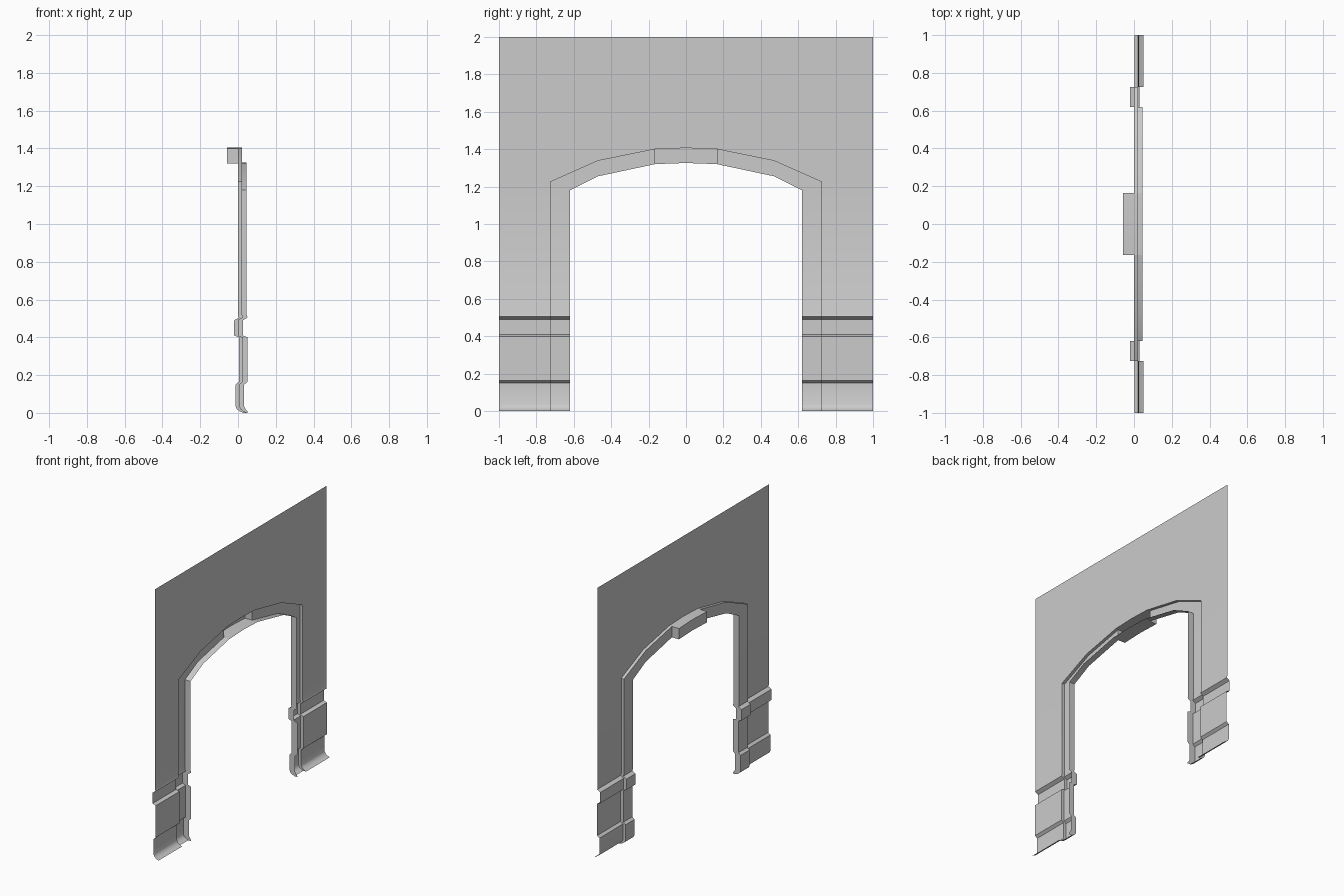
import bpy
import bmesh
import math

if "Cube" in bpy.data.objects:
    bpy.data.objects.remove(bpy.data.objects["Cube"])

WALL_X, FACE_X, KEY_X, JAMB_X = 0.022, 0.0, -0.058, 0.046

# moulding profile of the legs: (height, sideways shift)
PROFILE = [(0.0, 0.028), (0.008, 0.010), (0.02, -0.006), (0.035, -0.013),
           (0.15, -0.013), (0.165, 0.005), (0.40, 0.005), (0.41, -0.02),
           (0.49, -0.02), (0.505, 0.005), (0.52, 0.0)]

# arch stations: outer (y, z), inner (y, z)
ARCH = [((0.725, 1.225), (0.62, 1.18)),
        ((0.47, 1.338), (0.47, 1.255)),
        ((0.165, 1.40), (0.165, 1.32)),
        ((0.0, 1.406), (0.0, 1.326))]


def make_object(name, quads):
    bm = bmesh.new()
    for q in quads:
        bm.faces.new([bm.verts.new(p) for p in q])
    thin = [f for f in bm.faces if f.calc_area() < 1e-7]
    bmesh.ops.delete(bm, geom=thin, context='FACES')
    bmesh.ops.remove_doubles(bm, verts=bm.verts, dist=1e-5)
    mesh = bpy.data.meshes.new(name)
    bm.to_mesh(mesh)
    bm.free()
    obj = bpy.data.objects.new(name, mesh)
    bpy.context.collection.objects.link(obj)
    bpy.ops.object.select_all(action='DESELECT')
    obj.select_set(True)
    bpy.context.view_layer.objects.active = obj
    bpy.ops.object.shade_smooth_by_angle(angle=math.radians(35))
    return obj


def loft(rows):
    return [(a[k], b[k], b[k + 1], a[k + 1])
            for a, b in zip(rows, rows[1:]) for k in range(len(a) - 1)]


# wall sheet: moulded legs plus the panel above the arch
outer = [o for o, _ in ARCH]
leg = PROFILE + [(outer[0][1], 0.0)]
half = loft([[(WALL_X + d, 1.0, z), (WALL_X + d, outer[0][0], z)]
             for z, d in leg])
edge = [(1.0, outer[0][1])] + outer
half += loft([[(WALL_X, y, 2.0), (WALL_X, y, z)][::-1] for y, z in edge])
half = [q if i < len(leg) - 1 else q[::-1] for i, q in enumerate(half)]
half = [q[::-1] if i >= len(leg) - 1 else q for i, q in enumerate(half)]
mirrored = [[(x, -y, z) for x, y, z in q][::-1] for q in half]
make_object("wall_panel", half + mirrored)


# recessed door frame with a deeper keystone pocket at the crown
def station(o, i, d=0.0, face=FACE_X):
    fx = face + d
    return [(WALL_X + d, *o), (fx, *o), (fx, *i),
            (min(JAMB_X + d, 0.051), *i)]


rows = [station((outer[0][0], z), (ARCH[0][1][0], z), d) for z, d in PROFILE]
rows += [station(o, i) for o, i in ARCH[:3]]
rows += [station(o, i, face=KEY_X) for o, i in ARCH[2:]]
rows += [[(x, -y, z) for x, y, z in r] for r in rows[-2::-1]]
make_object("door_frame", loft(rows))
